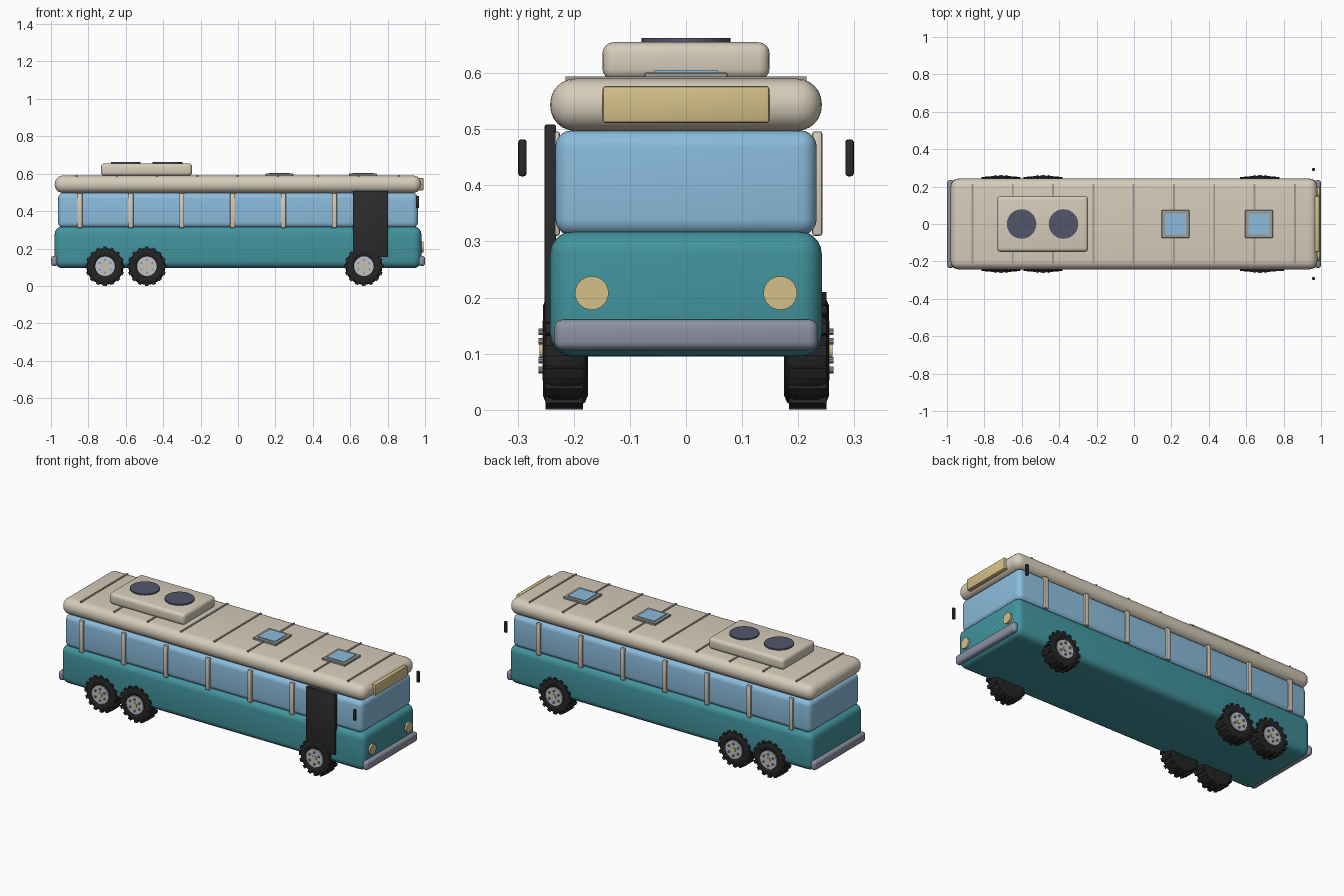
import bpy, bmesh, math
from mathutils import Matrix, Vector

if "Cube" in bpy.data.objects:
    bpy.data.objects.remove(bpy.data.objects["Cube"])


def material(name, r, g, b):
    def lin(c):
        c /= 255
        return c / 12.92 if c <= 0.04045 else ((c + 0.055) / 1.055) ** 2.4
    m = bpy.data.materials.new(name)
    m.diffuse_color = (lin(r), lin(g), lin(b), 1)
    m.use_nodes = True
    m.node_tree.nodes["Principled BSDF"].inputs["Base Color"].default_value = m.diffuse_color
    return m


TEAL = material("teal paint", 66, 148, 158)
CREAM = material("cream paint", 214, 204, 186)
GLASS = material("blue glass", 139, 188, 220)
AMBER = material("pale amber", 212, 192, 136)
STEEL = material("bumper grey", 140, 145, 162)
DARK = material("door black", 44, 44, 46)
RUBBER = material("tyre rubber", 36, 36, 37)
SILVER = material("wheel silver", 190, 194, 200)
SLATE = material("fan slate", 82, 86, 106)
TRIM = material("trim grey", 160, 156, 148)


def finish(name, bm, mat):
    bmesh.ops.recalc_face_normals(bm, faces=bm.faces)
    me = bpy.data.meshes.new(name)
    bm.to_mesh(me)
    bm.free()
    me.materials.append(mat)
    ob = bpy.data.objects.new(name, me)
    bpy.context.collection.objects.link(ob)
    bpy.context.view_layer.objects.active = ob
    bpy.ops.object.select_all(action='DESELECT')
    ob.select_set(True)
    bpy.ops.object.shade_smooth_by_angle(angle=math.radians(35))
    return ob


def box(name, x, y, z, mat, bevel=0.0, seg=4):
    """Box from (min, max) ranges with rounded edges."""
    bm = bmesh.new()
    size = [r[1] - r[0] for r in (x, y, z)]
    mid = [(r[1] + r[0]) / 2 for r in (x, y, z)]
    bmesh.ops.create_cube(bm, size=1, matrix=Matrix.Translation(mid) @ Matrix.Diagonal((*size, 1)))
    if bevel:
        bmesh.ops.bevel(bm, geom=bm.edges[:], offset=bevel, segments=seg, profile=0.5, affect='EDGES')
    return finish(name, bm, mat)


def add_cyl(bm, centre, axis, radius, depth, n=32):
    rot = Vector((0, 0, 1)).rotation_difference(Vector(axis)).to_matrix().to_4x4()
    bmesh.ops.create_cone(bm, cap_ends=True, segments=n, radius1=radius, radius2=radius,
                          depth=depth, matrix=Matrix.Translation(centre) @ rot)


def cyl(name, centre, axis, radius, depth, mat, n=32):
    bm = bmesh.new()
    add_cyl(bm, centre, axis, radius, depth, n)
    return finish(name, bm, mat)


# Main body shells
box("lower_body", (-0.98, 0.98), (-0.242, 0.242), (0.095, 0.318), TEAL, 0.04, 5)
box("window_band", (-0.962, 0.962), (-0.233, 0.233), (0.31, 0.498), GLASS, 0.03, 5)
box("roof", (-0.98, 0.98), (-0.242, 0.242), (0.497, 0.59), CREAM, 0.044, 6)

# Window pillars on both sides
for i in range(7):
    x = -0.845 + i * 0.272
    for s in (-1, 1):
        y = sorted((s * 0.225, s * 0.243))
        box("window_pillar", (x - 0.013, x + 0.013), y, (0.31, 0.496), CREAM, 0.004, 2)

# Roof ribs
for i in range(9):
    x = -0.864 + i * 0.2155
    box("roof_rib", (x - 0.005, x + 0.005), (-0.215, 0.215), (0.586, 0.594), TRIM)

# Cooling unit with two fans
box("cooling_unit", (-0.733, -0.245), (-0.149, 0.149), (0.588, 0.655), CREAM, 0.02, 4)
for x in (-0.601, -0.377):
    cyl("cooling_fan", (x, 0, 0.656), (0, 0, 1), 0.079, 0.013, SLATE, 40)

# Roof hatches
for x in (0.222, 0.668):
    box("hatch_frame", (x - 0.074, x + 0.074), (-0.074, 0.074), (0.586, 0.601), TRIM, 0.002, 1)
    box("hatch_glass", (x - 0.056, x + 0.056), (-0.056, 0.056), (0.598, 0.605), GLASS)

# Door, sign, headlights, bumpers and mirrors
box("door", (0.615, 0.802), (-0.252, -0.232), (0.155, 0.508), DARK, 0.003, 2)
box("front_sign", (0.965, 0.992), (-0.149, 0.149), (0.511, 0.577), AMBER, 0.006, 2)
for s in (-1, 1):
    cyl("headlight", (0.978, s * 0.168, 0.208), (1, 0, 0), 0.03, 0.026, AMBER)
    box("bumper", sorted((s * 0.965, s * 1.0)), (-0.235, 0.235), (0.106, 0.161), STEEL, 0.016, 4)
    box("mirror", (0.951, 0.968), sorted((s * 0.284, s * 0.299)), (0.416, 0.482), DARK, 0.005, 2)


# Wheels: spun tyre with tread blocks, rim, bolts and centre cap
def wheel(x, s):
    R, zc = 0.105, 0.105
    place = Matrix.Translation((x, 0, zc))
    profile = [(0, 0.178), (0.06, 0.178), (0.08, 0.175), (0.092, 0.18), (0.098, 0.192),
               (0.099, 0.215), (0.098, 0.238), (0.092, 0.25), (0.08, 0.255), (0.06, 0.253),
               (0.054, 0.248), (0, 0.248)]
    bm = bmesh.new()
    vs = [bm.verts.new((r, s * y, 0)) for r, y in profile]
    es = [bm.edges.new(p) for p in zip(vs, vs[1:])]
    bmesh.ops.spin(bm, geom=vs + es, cent=(0, 0, 0), axis=(0, 1, 0), angle=math.tau, steps=40)
    bmesh.ops.remove_doubles(bm, verts=bm.verts, dist=1e-5)
    n = 16
    for i in range(n):
        a = math.tau * i / n
        m = (Matrix.Rotation(a, 4, 'Y') @ Matrix.Translation((0, s * 0.217, -R + 0.008))
             @ Matrix.Diagonal((0.019, 0.066, 0.016, 1)))
        bmesh.ops.create_cube(bm, size=1, matrix=m)
    bmesh.ops.transform(bm, matrix=place, verts=bm.verts)
    finish("tyre", bm, RUBBER)
    cyl("wheel_rim", (x, s * 0.249, zc), (0, 1, 0), 0.053, 0.014, SILVER)
    bm = bmesh.new()
    for i in range(6):
        a = math.tau * (i + 0.5) / 6
        add_cyl(bm, (x + 0.034 * math.cos(a), s * 0.258, zc + 0.034 * math.sin(a)),
                (0, 1, 0), 0.006, 0.01, 10)
    finish("wheel_bolts", bm, STEEL)
    cyl("wheel_cap", (x, s * 0.256, zc), (0, 1, 0), 0.014, 0.01, AMBER, 20)


for x in (-0.711, -0.487, 0.673):
    for s in (-1, 1):
        wheel(x, s)
